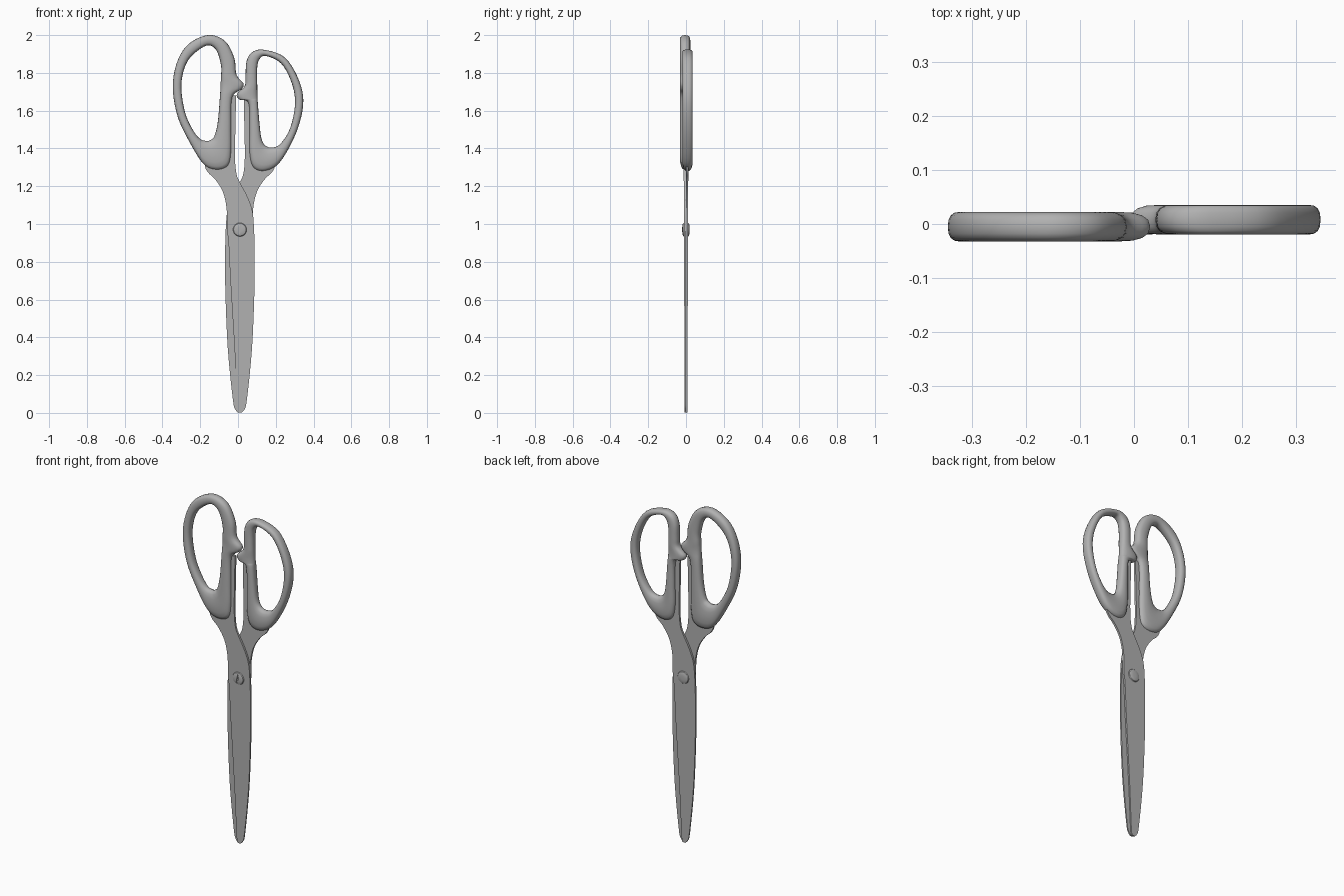
import bpy, bmesh, math
from mathutils import Vector

if "Cube" in bpy.data.objects:
    bpy.data.objects.remove(bpy.data.objects["Cube"])

# Darker grey shared by every part
grey = bpy.data.materials.new("dark_grey")
grey.diffuse_color = (.44, .44, .44, 1)
grey.use_nodes = True
grey.node_tree.nodes["Principled BSDF"].inputs["Base Color"].default_value = grey.diffuse_color


def spline(pts, n=5, closed=True):
    """Catmull-Rom samples through points of any dimension."""
    out, m = [], len(pts)
    get = (lambda i: pts[i % m]) if closed else (lambda i: pts[max(0, min(m - 1, i))])
    for i in range(m if closed else m - 1):
        a, b, c, d = (Vector(get(i + k)) for k in (-1, 0, 1, 2))
        for k in range(n):
            t = k / n
            out.append(0.5 * (2 * b + (c - a) * t + (2 * a - 5 * b + 4 * c - d) * t**2
                              + (3 * b - a - 3 * c + d) * t**3))
    if not closed:
        out.append(Vector(pts[-1]))
    return out


def finish(bm, name, angle=40):
    bmesh.ops.recalc_face_normals(bm, faces=bm.faces)
    me = bpy.data.meshes.new(name)
    bm.to_mesh(me)
    bm.free()
    me.materials.append(grey)
    ob = bpy.data.objects.new(name, me)
    bpy.context.collection.objects.link(ob)
    bpy.ops.object.select_all(action='DESELECT')
    ob.select_set(True)
    bpy.context.view_layer.objects.active = ob
    bpy.ops.object.shade_smooth_by_angle(angle=math.radians(angle))
    return ob


def handle(name, pairs, yc, depth=0.0275, sides=16):
    """Loop lofted from rounded sections between outer and inner outline."""
    bm = bmesh.new()
    rings = []
    for ox, oz, ix, iz in spline(pairs):
        o, i = Vector((ox, yc, oz)), Vector((ix, yc, iz))
        ring = []
        for k in range(sides):
            a = 2 * math.pi * k / sides
            c, s = math.cos(a), math.sin(a)
            u = math.copysign(abs(c)**0.8, c)
            v = math.copysign(abs(s)**0.8, s)
            ring.append(bm.verts.new((o + i) / 2 + (o - i) / 2 * u + Vector((0, v * depth, 0))))
        rings.append(ring)
    for j, r in enumerate(rings):
        q = rings[(j + 1) % len(rings)]
        for k in range(sides):
            bm.faces.new((r[k], r[(k + 1) % sides], q[(k + 1) % sides], q[k]))
    return finish(bm, name, 60)


# Finger loops: outer x, z and matching inner x, z; the stop bumps are in the outline
handle("left_handle", [
    (-.345, 1.72, -.30, 1.72), (-.325, 1.85, -.285, 1.82), (-.265, 1.95, -.245, 1.89),
    (-.16, 2.0, -.165, 1.945), (-.07, 1.97, -.115, 1.92), (-.02, 1.88, -.09, 1.84),
    (-.008, 1.79, -.09, 1.78), (.028, 1.745, -.092, 1.745), (.02, 1.715, -.093, 1.72),
    (-.03, 1.67, -.096, 1.67), (-.035, 1.52, -.107, 1.54), (-.036, 1.38, -.125, 1.465),
    (-.055, 1.305, -.145, 1.445), (-.12, 1.287, -.165, 1.44), (-.185, 1.32, -.20, 1.45),
    (-.26, 1.44, -.24, 1.50), (-.32, 1.57, -.28, 1.59)], -0.005)
handle("right_handle", [
    (.345, 1.63, .302, 1.64), (.325, 1.755, .283, 1.75), (.25, 1.88, .228, 1.85),
    (.14, 1.922, .145, 1.89), (.075, 1.91, .112, 1.87), (.045, 1.86, .102, 1.83),
    (.04, 1.78, .101, 1.78), (.035, 1.73, .102, 1.735), (-.005, 1.69, .103, 1.69),
    (.005, 1.66, .104, 1.665), (.055, 1.64, .105, 1.64), (.06, 1.50, .115, 1.52),
    (.06, 1.38, .125, 1.45), (.08, 1.30, .145, 1.415), (.14, 1.28, .18, 1.405),
    (.22, 1.325, .225, 1.425), (.305, 1.475, .277, 1.51)], 0.008)

# Blade with shank and tang; the back one is the front one turned about the pivot axis
PX = 0.010
BACK_EDGE = [(-.01, 1.68), (-.014, 1.50), (-.016, 1.35), (-.008, 1.265), (.01, 1.22),
             (.045, 1.155), (.074, 1.08), (.084, .99), (.088, .85), (.087, .65),
             (.074, .34), (.047, .07), (.035, .02), (.020, .002)]
CUT_EDGE = [(.004, .003), (-.004, .04), (-.016, .30), (-.040, .70), (-.050, .90), (-.058, .97),
            (-.060, 1.08), (-.08, 1.17), (-.12, 1.235), (-.158, 1.272), (-.175, 1.305),
            (-.165, 1.33), (-.09, 1.40), (-.065, 1.50), (-.065, 1.68)]


def blade(name, side):
    bm = bmesh.new()
    outline = spline(BACK_EDGE, 4, False) + spline(CUT_EDGE, 4, False)
    layers = []
    for outer in (0, 1):
        layers.append([bm.verts.new((PX + side * (x - PX),
                                     -side * outer * (.007 + .004 * z), max(z, 0)))
                       for x, z in outline])
    inner, outer = layers
    bm.faces.new(inner)
    bm.faces.new(outer)
    n = len(outline)
    for k in range(n):
        j = (k + 1) % n
        bm.faces.new((inner[k], inner[j], outer[j], outer[k]))
    return finish(bm, name, 30)


blade("front_blade", 1)
blade("back_blade", -1)

# Pivot screw: lathed domed pin with a slot cut in the front
bm = bmesh.new()
rings = []
for y, r in [(-.020, .012), (-.019, .024), (-.016, .033), (-.011, .036),
             (.011, .036), (.015, .033), (.018, .024), (.019, .010)]:
    rings.append([bm.verts.new((PX + r * math.cos(k * math.pi / 16), y,
                                .97 + r * math.sin(k * math.pi / 16))) for k in range(32)])
for a, b in zip(rings, rings[1:]):
    for k in range(32):
        j = (k + 1) % 32
        bm.faces.new((a[k], a[j], b[j], b[k]))
bm.faces.new(rings[0])
bm.faces.new(rings[-1])
screw = finish(bm, "pivot_screw", 30)

bpy.ops.mesh.primitive_cube_add(size=1, location=(PX, -.02, .97), rotation=(0, .2, 0))
slot = bpy.context.object
slot.name = "slot_cutter"
slot.scale = (.008, .012, .05)
slot.hide_render = True
bpy.context.view_layer.objects.active = screw
cut = screw.modifiers.new("slot", 'BOOLEAN')
cut.object = slot
cut.operation = 'DIFFERENCE'
bpy.ops.object.modifier_apply(modifier=cut.name)
bpy.data.objects.remove(slot)
